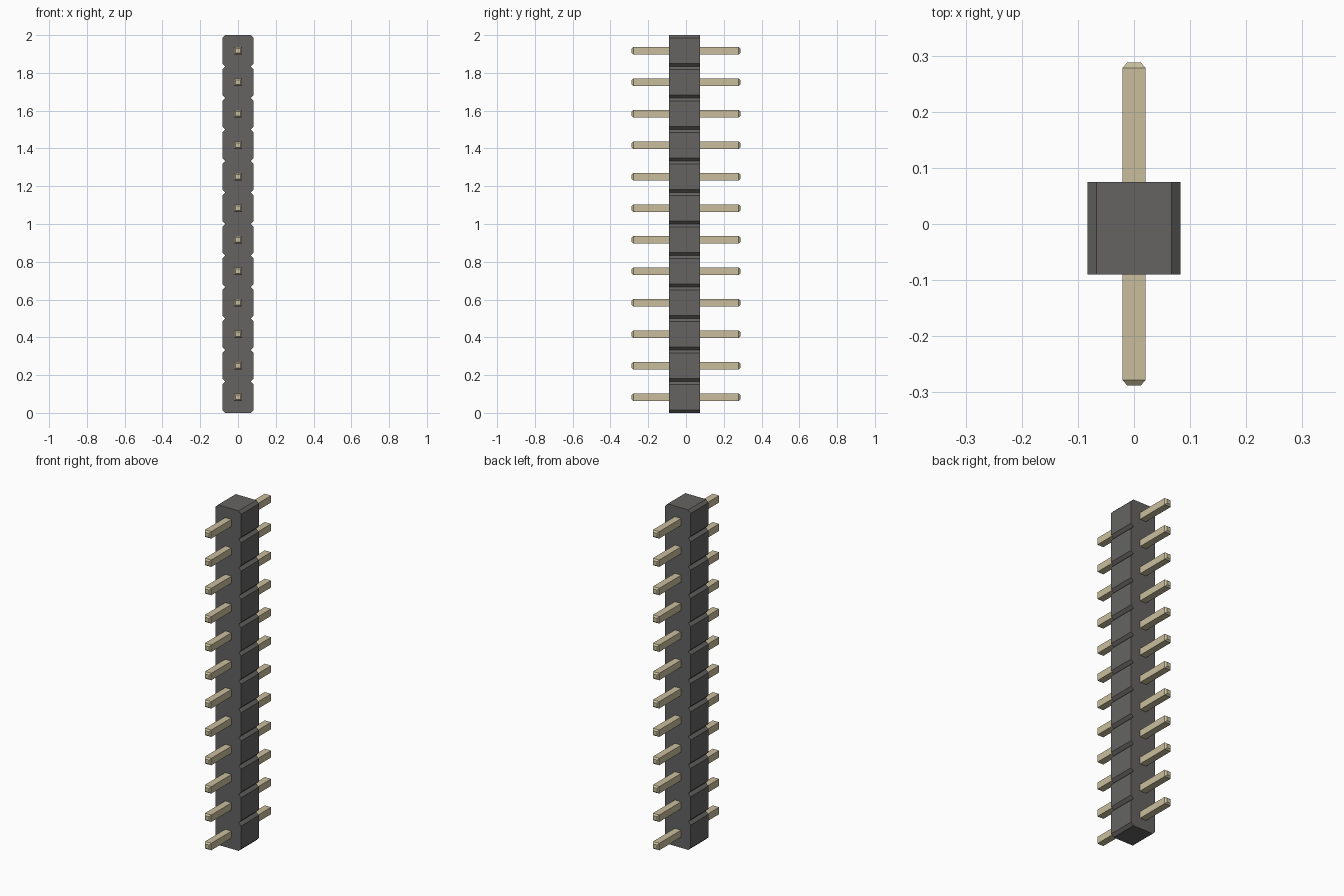
import bpy, bmesh

if "Cube" in bpy.data.objects:
    bpy.data.objects.remove(bpy.data.objects["Cube"])

COUNT = 12
PITCH = 2.0 / COUNT


def material(name, rgb):
    m = bpy.data.materials.new(name)
    m.diffuse_color = (*rgb, 1.0)
    m.use_nodes = True
    m.node_tree.nodes["Principled BSDF"].inputs["Base Color"].default_value = m.diffuse_color
    return m


def add_object(name, bm, mat):
    bmesh.ops.recalc_face_normals(bm, faces=bm.faces[:])
    me = bpy.data.meshes.new(name)
    bm.to_mesh(me)
    bm.free()
    me.materials.append(mat)
    ob = bpy.data.objects.new(name, me)
    bpy.context.collection.objects.link(ob)
    return ob


plastic = material("dark grey plastic", (0.130, 0.127, 0.123))
metal = material("pale gold metal", (0.584, 0.515, 0.335))

# Housing: notched outline in x-z, extruded along y
HALF, CUT = 0.083, 0.016
right = []
for i in range(COUNT):
    z0, z1 = i * PITCH, (i + 1) * PITCH
    if i == 0:
        right.append((HALF - CUT, z0))
    right += [(HALF, z0 + CUT), (HALF, z1 - CUT), (HALF - CUT, z1)]
outline = right + [(-x, z) for x, z in reversed(right)]

bm = bmesh.new()
face = bm.faces.new([bm.verts.new((x, -0.09, z)) for x, z in outline])
ext = bmesh.ops.extrude_face_region(bm, geom=[face], use_keep_orig=True)
moved = [g for g in ext["geom"] if isinstance(g, bmesh.types.BMVert)]
bmesh.ops.translate(bm, verts=moved, vec=(0, 0.165, 0))
add_object("housing", bm, plastic)

# Pins: square bars with tapered tips at both ends
SECTIONS = [(-0.288, 0.012), (-0.278, 0.0205), (0.278, 0.0205), (0.288, 0.012)]
for i in range(COUNT):
    zc = (i + 0.5) * PITCH
    bm = bmesh.new()
    rings = [[bm.verts.new((sx * h, y, zc + sz * h))
              for sx, sz in ((-1, -1), (1, -1), (1, 1), (-1, 1))]
             for y, h in SECTIONS]
    for a, b in zip(rings, rings[1:]):
        for k in range(4):
            n = (k + 1) % 4
            bm.faces.new((a[k], a[n], b[n], b[k]))
    bm.faces.new(rings[0])
    bm.faces.new(rings[-1])
    add_object(f"pin_{i + 1}", bm, metal)
